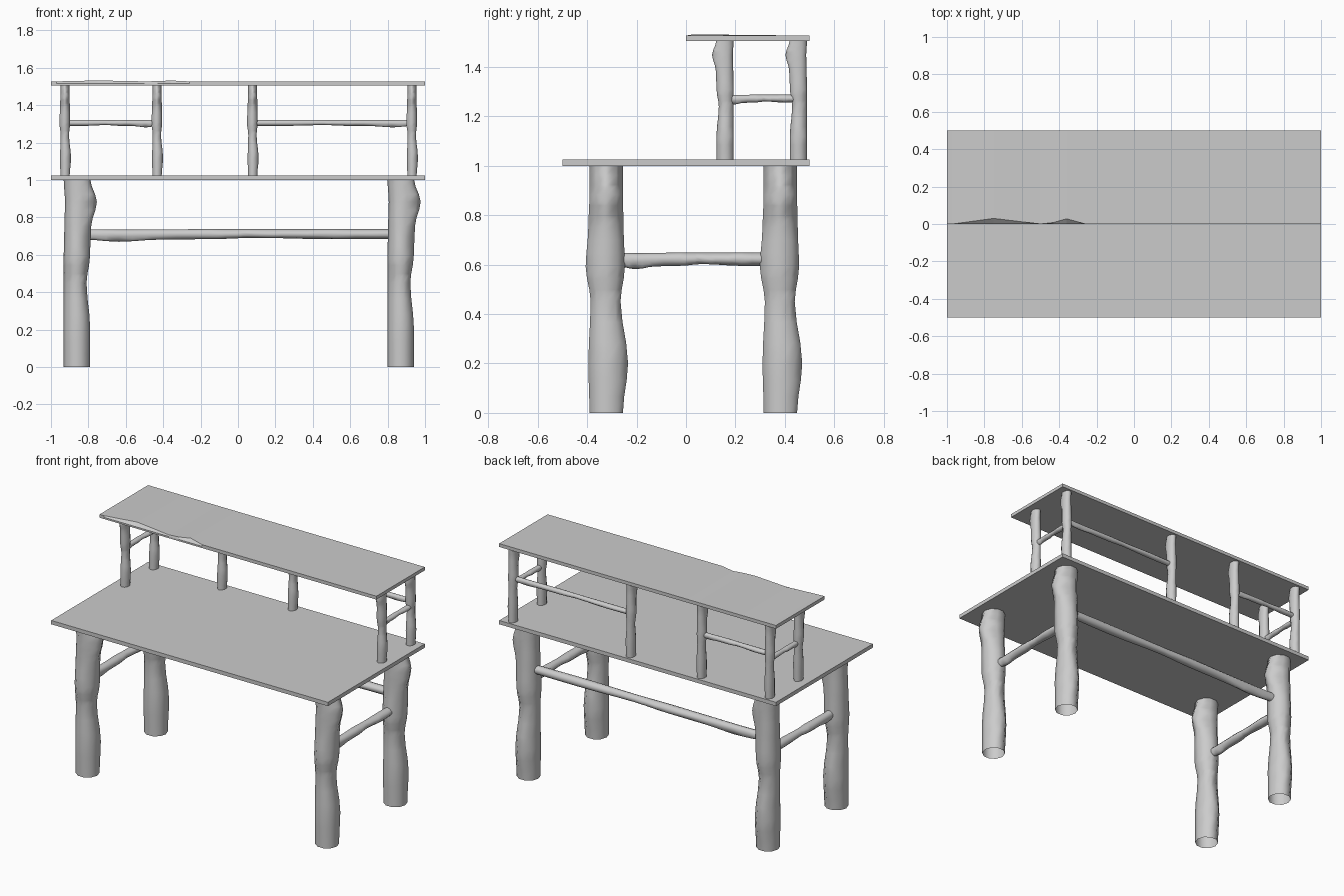
import bpy, bmesh, math
from mathutils import Matrix, Vector

if "Cube" in bpy.data.objects:
    bpy.data.objects.remove(bpy.data.objects["Cube"], do_unlink=True)

grey = bpy.data.materials.new("plain_grey")
grey.use_nodes = True
colour = (0.6, 0.6, 0.6, 1)
grey.diffuse_color = colour
grey.node_tree.nodes["Principled BSDF"].inputs["Base Color"].default_value = colour

# Log rings along a unit length: height, then reach to -x, +x, -y, +y in radii
RINGS = [
    (0.00, 1.00, 1.00, 1.00, 1.00),
    (0.20, 1.00, 1.00, 1.07, 1.31),
    (0.45, 1.00, 0.72, 0.93, 0.86),
    (0.59, 1.00, 0.98, 1.23, 1.12),
    (0.75, 0.95, 1.07, 1.07, 1.04),
    (0.88, 0.90, 1.50, 1.00, 1.00),
    (1.00, 1.00, 1.00, 1.00, 1.00),
]
SIDES = 10
STEPS = 3


def make_log_mesh():
    """Knobbly open tube shared by every leg, post and rail."""
    rows = []
    for a, b in zip(RINGS, RINGS[1:]):
        for i in range(STEPS):
            t = i / STEPS
            ease = t * t * (3 - 2 * t)
            row = [p + (q - p) * ease for p, q in zip(a, b)]
            row[0] = a[0] + (b[0] - a[0]) * t
            rows.append(row)
    rows.append(RINGS[-1])
    bm = bmesh.new()
    loops = []
    for z, left, right, front, back in rows:
        loop = []
        for k in range(SIDES):
            angle = 2 * math.pi * k / SIDES
            c, s = math.cos(angle), math.sin(angle)
            loop.append(bm.verts.new((c * (right if c > 0 else left),
                                      s * (back if s > 0 else front), z)))
        loops.append(loop)
    for low, high in zip(loops, loops[1:]):
        for k in range(SIDES):
            n = (k + 1) % SIDES
            bm.faces.new((low[k], low[n], high[n], high[k]))
    for f in bm.faces:
        f.smooth = True
    mesh = bpy.data.meshes.new("log")
    bm.to_mesh(mesh)
    bm.free()
    mesh.materials.append(grey)
    return mesh


log_mesh = make_log_mesh()


def add_log(name, start, end, bulge, rx, ry):
    """Place a log from start to end, its knot facing the bulge direction."""
    start, end, x = Vector(start), Vector(end), Vector(bulge)
    z = (end - start).normalized()
    turn = Matrix((x, z.cross(x), z)).transposed().to_4x4()
    ob = bpy.data.objects.new(name, log_mesh)
    bpy.context.collection.objects.link(ob)
    ob.matrix_world = (Matrix.Translation(start) @ turn
                       @ Matrix.Diagonal((rx, ry, (end - start).length, 1)))


def add_board(name, y0, y1, z0, z1, dents=()):
    """Thin board with a seam round its edge and chipped front corners."""
    bm = bmesh.new()
    bmesh.ops.create_cube(bm, size=1)
    for v in bm.verts:
        v.co = (v.co.x * 2, y0 + (v.co.y + 0.5) * (y1 - y0),
                z0 + (v.co.z + 0.5) * (z1 - z0))
    cuts = [((0, 0, (z0 + z1) / 2), (0, 0, 1))]
    cuts += [((x, 0, 0), (1, 0, 0)) for x, _ in dents]
    for point, normal in cuts:
        bmesh.ops.bisect_plane(bm, geom=bm.verts[:] + bm.edges[:] + bm.faces[:],
                               plane_co=point, plane_no=normal)
    for x, depth in dents:
        for v in bm.verts:
            if abs(v.co.x - x) < 0.001 and v.co.y < y0 + 0.001 and v.co.z > z1 - 0.001:
                v.co.y += depth
                v.co.z += depth / 6
    mesh = bpy.data.meshes.new(name)
    bm.to_mesh(mesh)
    bm.free()
    mesh.materials.append(grey)
    bpy.context.collection.objects.link(bpy.data.objects.new(name, mesh))


# Boards
add_board("table_top", -0.5, 0.5, 1.0, 1.025)
add_board("upper_shelf", 0.0, 0.5, 1.505, 1.527,
          [(-0.97, 0), (-0.75, 0.03), (-0.5, 0), (-0.43, 0.008),
           (-0.36, 0.028), (-0.26, 0)])

DOWN, FORWARD, LEFTWARD = (0, 0, -1), (0, -1, 0), (1, 0, 0)
BACK_LEG, BACK_POST = 0.382, 0.455

for side, leg_x, post_x in (("right", -0.861, -0.925), ("left", 0.87, 0.93)):
    # Legs and the rail joining each pair
    for row, y in (("front", -0.323), ("back", BACK_LEG)):
        add_log(f"{side}_{row}_leg", (leg_x, y, 0), (leg_x, y, 1.003),
                LEFTWARD, 0.071, 0.071)
    add_log(f"{side}_leg_rail", (leg_x, 0.35, 0.622), (leg_x, -0.28, 0.622),
            DOWN, 0.027, 0.027)
    # Front shelf posts and side shelf rails
    add_log(f"{side}_front_post", (post_x, 0.158, 1.02), (post_x, 0.158, 1.508),
            FORWARD, 0.035, 0.026)
    add_log(f"{side}_shelf_rail", (post_x, BACK_POST, 1.272), (post_x, 0.158, 1.272),
            DOWN, 0.016, 0.016)

# Back shelf posts
for i, x in enumerate((-0.925, -0.433, 0.078, 0.93)):
    add_log(f"back_post_{i + 1}", (x, BACK_POST, 1.02), (x, BACK_POST, 1.508),
            FORWARD, 0.035, 0.026)

# Long rails along the back
add_log("back_leg_rail", (0.85, BACK_LEG, 0.71), (-0.84, BACK_LEG, 0.71),
        DOWN, 0.027, 0.027)
for side, x0, x1 in (("right", -0.925, -0.433), ("left", 0.078, 0.93)):
    add_log(f"{side}_back_shelf_rail", (x0, BACK_POST, 1.305), (x1, BACK_POST, 1.305),
            DOWN, 0.016, 0.016)
